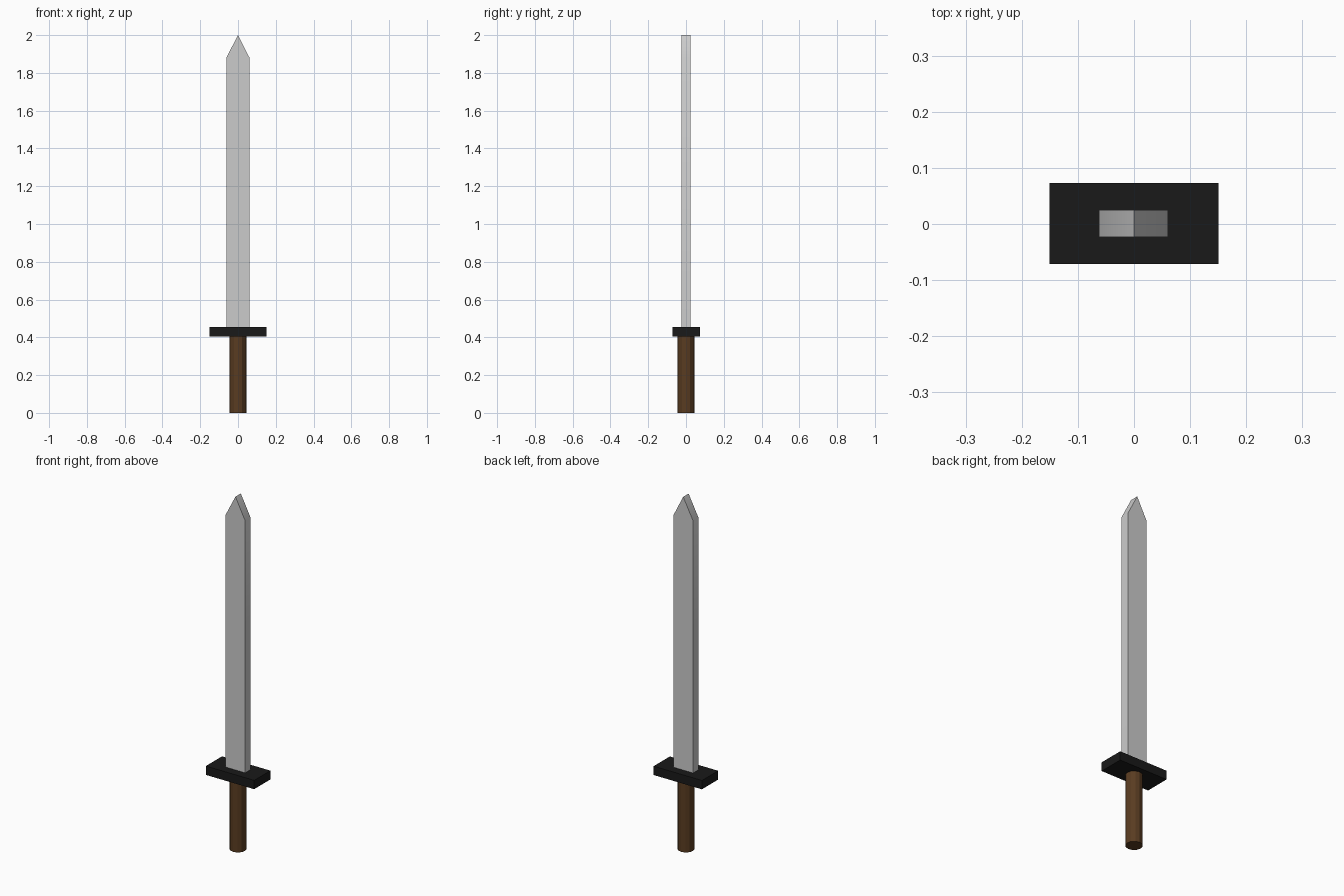
import bpy, bmesh, math

if "Cube" in bpy.data.objects:
    bpy.data.objects.remove(bpy.data.objects["Cube"])


def paint(obj, name, rgb):
    mat = bpy.data.materials.new(name)
    mat.diffuse_color = (*rgb, 1)
    mat.use_nodes = True
    mat.node_tree.nodes["Principled BSDF"].inputs["Base Color"].default_value = mat.diffuse_color
    obj.data.materials.append(mat)


# Blade: pointed profile extruded through its thickness
bm = bmesh.new()
profile = [(-0.062, 0.44), (0.061, 0.44), (0.061, 1.88), (0, 2.0), (-0.062, 1.88)]
face = bm.faces.new([bm.verts.new((x, -0.023, z)) for x, z in profile])
ext = bmesh.ops.extrude_face_region(bm, geom=[face])
bmesh.ops.translate(bm, vec=(0, 0.048, 0),
                    verts=[v for v in ext["geom"] if isinstance(v, bmesh.types.BMVert)])
bmesh.ops.recalc_face_normals(bm, faces=bm.faces)
mesh = bpy.data.meshes.new("blade")
bm.to_mesh(mesh)
bm.free()
blade = bpy.data.objects.new("blade", mesh)
bpy.context.collection.objects.link(blade)
bpy.context.view_layer.objects.active = blade
blade.select_set(True)
bpy.ops.object.shade_smooth_by_angle(angle=math.radians(30))
blade.select_set(False)
paint(blade, "steel", (0.6, 0.6, 0.6))

# Cross guard
bpy.ops.mesh.primitive_cube_add(size=1, location=(0, 0.001, 0.43))
guard = bpy.context.object
guard.name = "guard"
guard.scale = (0.302, 0.144, 0.05)
paint(guard, "black", (0.01, 0.01, 0.01))

# Faceted wooden grip
bpy.ops.mesh.primitive_cylinder_add(vertices=12, radius=0.044, depth=0.41,
                                    location=(0, 0, 0.205))
grip = bpy.context.object
grip.name = "grip"
paint(grip, "wood", (0.1, 0.045, 0.015))
